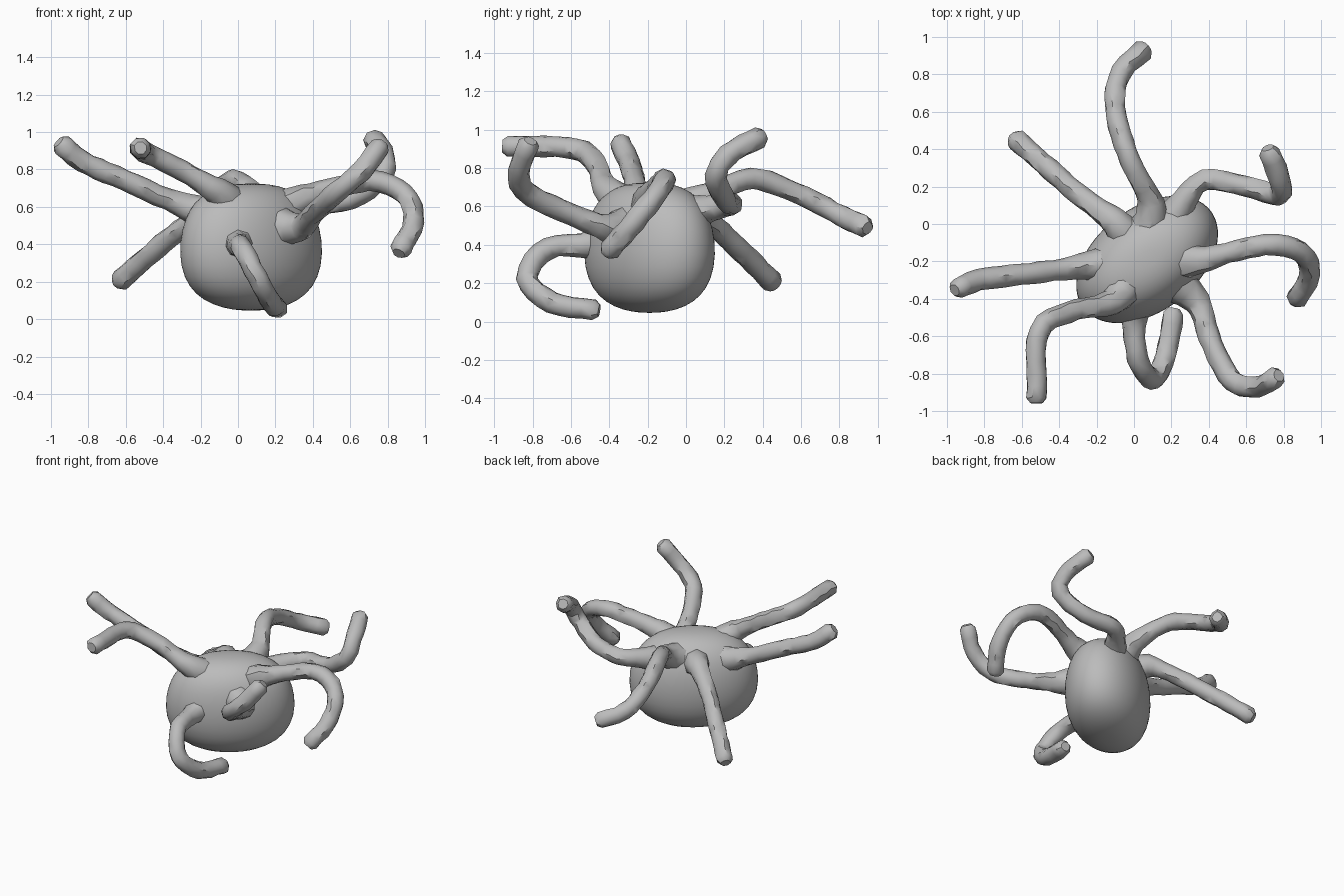
import bpy, bmesh, math, random
from mathutils import Vector

random.seed(4)
if "Cube" in bpy.data.objects:
    bpy.data.objects.remove(bpy.data.objects["Cube"], do_unlink=True)

# One plain grey material
GREY = (0.5, 0.5, 0.5, 1.0)
grey = bpy.data.materials.new("plain_grey")
grey.use_nodes = True
grey.diffuse_color = GREY
grey.node_tree.nodes["Principled BSDF"].inputs["Base Color"].default_value = GREY


def finish(bm, name, angle):
    """Turn a bmesh into a smooth-shaded object, sharp above the angle."""
    bmesh.ops.recalc_face_normals(bm, faces=bm.faces)
    mesh = bpy.data.meshes.new(name)
    bm.to_mesh(mesh)
    bm.free()
    mesh.materials.append(grey)
    mesh.shade_smooth()
    mesh.set_sharp_from_angle(angle=math.radians(angle))
    obj = bpy.data.objects.new(name, mesh)
    bpy.context.collection.objects.link(obj)
    return obj


def skin_rings(bm, rings):
    """Bridge equal rings of vertices and close both ends."""
    n = len(rings[0])
    for a, b in zip(rings, rings[1:]):
        for i in range(n):
            j = (i + 1) % n
            bm.faces.new((a[i], a[j], b[j], b[i]))
    bm.faces.new(rings[0][::-1])
    bm.faces.new(rings[-1])


# Body: rounded profile (relative radius, height) around a turned ellipse
CENTRE = Vector((0.07, -0.19, 0.5))
PROFILE = [(0.12, 0.045), (0.40, 0.058), (0.67, 0.10), (0.87, 0.17), (0.99, 0.28),
           (1.0, 0.42), (0.92, 0.54), (0.80, 0.62), (0.62, 0.68), (0.38, 0.715), (0.12, 0.725)]
LONG, SHORT, TURN = 0.435, 0.28, math.radians(37.5)
bm = bmesh.new()
rings = []
for r, z in PROFILE:
    ring = []
    for i in range(32):
        t = math.tau * i / 32
        u, v = LONG * r * math.cos(t), SHORT * r * math.sin(t)
        x = CENTRE.x + u * math.cos(TURN) - v * math.sin(TURN)
        y = CENTRE.y + u * math.sin(TURN) + v * math.cos(TURN)
        ring.append(bm.verts.new((x, y, z)))
    rings.append(ring)
skin_rings(bm, rings)
body = finish(bm, "body", 60)
smooth = body.modifiers.new("smooth_surface", 'SUBSURF')
smooth.levels = smooth.render_levels = 1


def spline(p):
    """Catmull-Rom path through the points, in nearly even steps."""
    p = [2 * p[0] - p[1]] + p + [2 * p[-1] - p[-2]]
    path = []
    for a, b, c, d in zip(p, p[1:], p[2:], p[3:]):
        steps = max(2, round((c - b).length / 0.055))
        for s in range(steps):
            t = s / steps
            path.append(0.5 * (2 * b + (c - a) * t + (2 * a - 5 * b + 4 * c - d) * t * t
                               + (3 * b - a - 3 * c + d) * t ** 3))
    return path + [p[-2]]


def tentacle(name, points, sides=8):
    """Slightly uneven tube, rooted in the body, flared there, with a blunt tip."""
    points = [Vector(q) for q in points]
    path = spline([points[0].lerp(CENTRE, 0.38)] + points)
    bm = bmesh.new()
    rings = []
    side = (path[1] - path[0]).orthogonal()
    last = len(path) - 1
    travelled = 0.0
    for k, centre in enumerate(path):
        tangent = (path[min(k + 1, last)] - path[max(k - 1, 0)]).normalized()
        side = (side - tangent * side.dot(tangent)).normalized()
        up = tangent.cross(side)
        if k:
            travelled += (centre - path[k - 1]).length
        radius = 0.057 + 0.045 * max(0.0, 1 - travelled / 0.26) ** 1.5
        ring = []
        for i in range(sides):
            t = math.tau * (i + 0.2 * (k % 2)) / sides
            r = radius + random.uniform(-0.004, 0.004)
            ring.append(bm.verts.new(centre + r * (math.cos(t) * side + math.sin(t) * up)))
        rings.append(ring)
    # blunt tip
    tip = path[-1] + tangent * 0.028
    rings.append([bm.verts.new(tip + (v.co - path[-1]) * 0.6) for v in rings[-1]])
    skin_rings(bm, rings)
    bmesh.ops.triangulate(bm, faces=[f for f in bm.faces if len(f.verts) == 4])
    finish(bm, name, 40)


# Tentacles, each bent through a few points from the body outwards
tentacle("back_tentacle", [(0.09, 0.12, 0.65), (-0.02, 0.34, 0.745), (-0.1, 0.62, 0.65),
                           (-0.07, 0.81, 0.55), (0.05, 0.93, 0.495)])
tentacle("back_right_tentacle", [(-0.11, 0.02, 0.59), (-0.32, 0.18, 0.47), (-0.63, 0.45, 0.205)])
tentacle("right_tentacle", [(-0.28, -0.23, 0.6), (-0.6, -0.27, 0.74), (-0.83, -0.3, 0.84),
                            (-0.94, -0.345, 0.93)])
tentacle("front_right_tentacle", [(-0.12, -0.42, 0.69), (-0.35, -0.47, 0.82),
                                  (-0.51, -0.58, 0.9), (-0.52, -0.93, 0.915)])
tentacle("front_tentacle", [(0, -0.5, 0.4), (0.02, -0.72, 0.38), (0.1, -0.83, 0.23),
                            (0.17, -0.7, 0.1), (0.21, -0.48, 0.06)])
tentacle("front_left_tentacle", [(0.34, -0.42, 0.49), (0.42, -0.65, 0.58), (0.53, -0.84, 0.68),
                                 (0.66, -0.87, 0.79), (0.76, -0.82, 0.92)])
tentacle("left_tentacle", [(0.36, -0.19, 0.65), (0.7, -0.11, 0.74), (0.89, -0.15, 0.67),
                           (0.94, -0.27, 0.52), (0.87, -0.4, 0.37)])
tentacle("back_left_tentacle", [(0.27, 0.13, 0.59), (0.38, 0.235, 0.61), (0.6, 0.2, 0.64),
                                (0.77, 0.155, 0.76), (0.785, 0.22, 0.87), (0.725, 0.385, 0.96)])
